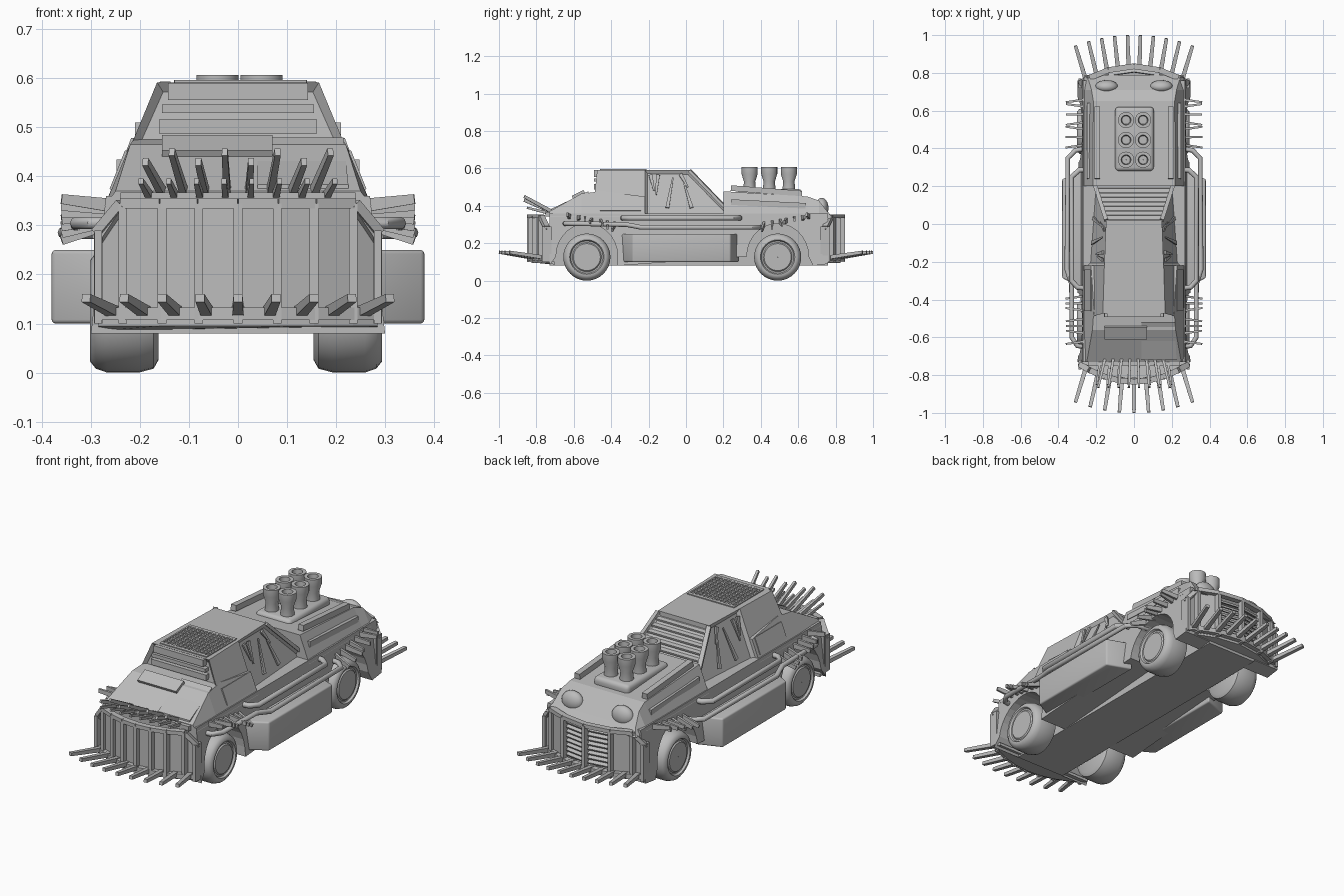
import bpy, bmesh, math
from mathutils import Vector, Matrix

if "Cube" in bpy.data.objects:
    bpy.data.objects.remove(bpy.data.objects["Cube"], do_unlink=True)

metal = bpy.data.materials.new("bare grey metal")
metal.use_nodes = True
metal.diffuse_color = (0.5, 0.5, 0.5, 1)
metal.node_tree.nodes["Principled BSDF"].inputs["Base Color"].default_value = (0.5, 0.5, 0.5, 1)


def finish(name, bm, smooth=False):
    bmesh.ops.recalc_face_normals(bm, faces=bm.faces)
    me = bpy.data.meshes.new(name)
    bm.to_mesh(me)
    bm.free()
    ob = bpy.data.objects.new(name, me)
    me.materials.append(metal)
    bpy.context.collection.objects.link(ob)
    if smooth:
        bpy.ops.object.select_all(action='DESELECT')
        ob.select_set(True)
        bpy.context.view_layer.objects.active = ob
        bpy.ops.object.shade_smooth_by_angle(angle=math.radians(40))
    return ob


def loft_bm(rings, closed=False):
    bm = bmesh.new()
    vs = [[bm.verts.new(p) for p in r] for r in rings]
    n = len(rings[0])
    pairs = list(zip(vs, vs[1:])) + ([(vs[-1], vs[0])] if closed else [])
    for a, b in pairs:
        for i in range(n):
            j = (i + 1) % n
            bm.faces.new((a[i], a[j], b[j], b[i]))
    if not closed:
        bm.faces.new(vs[0])
        bm.faces.new(vs[-1])
    bmesh.ops.recalc_face_normals(bm, faces=bm.faces)
    return bm


def loft(name, rings, bevel=0):
    bm = loft_bm(rings)
    if bevel:
        bmesh.ops.bevel(bm, geom=bm.edges[:], offset=bevel, segments=3, affect='EDGES', profile=0.5)
    return finish(name, bm, bevel > 0)


def box(name, lo, hi, bevel=0):
    (x, y, z), (x2, y2, z2) = lo, hi
    return loft(name, [[(x, y, h), (x2, y, h), (x2, y2, h), (x, y2, h)] for h in (z, z2)], bevel)


def beam(name, p, q, w, h, taper=1.0, up=(0, 0, 1)):
    """Rectangular bar from p to q, w wide and h along the up direction."""
    p, q = Vector(p), Vector(q)
    side = (q - p).cross(Vector(up)).normalized()
    top = side.cross(q - p).normalized()
    corners = [(-1, -1), (1, -1), (1, 1), (-1, 1)]
    return loft(name, [[c + (side * a * w + top * b * h) * k / 2 for a, b in corners]
                       for c, k in ((p, 1), (q, taper))])


def revolve(name, profile, centre, axis, seg=28):
    """Closed (radius, height) profile turned round the x or z axis."""
    rings = []
    for i in range(seg):
        a = math.tau * i / seg
        c, s = math.cos(a), math.sin(a)
        pts = [(h, r * c, r * s) if axis == 'x' else (r * c, r * s, h) for r, h in profile]
        rings.append([Vector(centre) + Vector(p) for p in pts])
    return finish(name, loft_bm(rings, True), True)


def tube(name, pts, r):
    cu = bpy.data.curves.new(name, 'CURVE')
    cu.dimensions = '3D'
    cu.bevel_depth, cu.bevel_resolution, cu.use_fill_caps = r, 3, True
    sp = cu.splines.new('POLY')
    sp.points.add(len(pts) - 1)
    for v, p in zip(sp.points, pts):
        v.co = (*p, 1)
    tmp = bpy.data.objects.new(name + "_path", cu)
    bpy.context.collection.objects.link(tmp)
    bpy.context.view_layer.update()
    bm = bmesh.new()
    me = bpy.data.meshes.new_from_object(tmp.evaluated_get(bpy.context.evaluated_depsgraph_get()))
    bm.from_mesh(me)
    bpy.data.objects.remove(tmp)
    return finish(name, bm, True)


def section(yb, yt, wb, wt, zb, zt):
    return [(-wb, yb, zb), (wb, yb, zb), (wt, yt, zt), (-wt, yt, zt)]


# Lower body: a core and two sides with wheel arches
WHEELS = (-0.53, 0.49)
FLOOR = 0.08
box("body_core", (-0.145, -0.73, FLOOR), (0.145, 0.76, 0.36))
outline = [(-0.73, 0.36), (-0.73, FLOOR)]
for wy in WHEELS:
    for i in range(15):
        a = math.pi * (1 - i / 14)
        outline.append((wy + 0.165 * math.cos(a), max(FLOOR, 0.13 + 0.175 * math.sin(a))))
    outline += [(wy + 0.165, FLOOR)] if wy < 0 else []
outline += [(0.68, FLOOR), (0.76, 0.09), (0.76, 0.36)]
for side, s in (("left", 1), ("right", -1)):
    loft(side + "_body_side", [[(s * 0.14, y, z) for y, z in outline],
                               [(s * (0.3 - 0.11 * (z - 0.08)), y, z) for y, z in outline]])

# Hood, rear deck and cabin
loft("hood", [section(0.2, 0.2, 0.272, 0.218, 0.34, 0.478),
              section(0.65, 0.65, 0.272, 0.215, 0.34, 0.45),
              section(0.71, 0.71, 0.272, 0.225, 0.34, 0.428),
              section(0.79, 0.76, 0.262, 0.24, 0.33, 0.365)])
loft("rear_deck", [section(-0.73, -0.73, 0.272, 0.25, 0.34, 0.37),
                   section(-0.56, -0.56, 0.272, 0.22, 0.34, 0.465),
                   section(-0.45, -0.45, 0.272, 0.212, 0.34, 0.478),
                   section(-0.22, -0.22, 0.272, 0.228, 0.34, 0.45)])
cab = loft_bm([section(-0.5, -0.475, 0.265, 0.165, 0.35, 0.592),
               section(-0.22, -0.22, 0.25, 0.157, 0.35, 0.592),
               section(0.24, 0.02, 0.218, 0.148, 0.35, 0.592)])
cab.normal_update()
panes = [f for f in cab.faces if abs(f.normal.z) < 0.9 and (f.calc_center_median().y > -0.2 or abs(f.normal.y) > 0.8)]
for f in panes:
    bmesh.ops.inset_region(cab, faces=[f], thickness=0.022, depth=-0.015)
finish("cabin", cab)


def cabin_x(y, z):
    t = (z - 0.35) / 0.24
    return (0.231 - 0.063 * y) * (1 - t) + (0.149 - 0.04 * y) * t


# Windscreen and rear window slats
for i in range(8):
    t = (i + 1) / 9
    w = 0.2 - 0.06 * t
    y, z = 0.225 - 0.215 * t, 0.355 + 0.23 * t
    beam("windscreen_slat", (-w, y, z), (w, y, z), 0.022, 0.01, up=(0, 0.2, 1))
for z, h, w in ((0.573, 0.035, 0.143), (0.538, 0.018, 0.155), (0.502, 0.03, 0.16)):
    box("rear_window_slat", (-w, -0.492, z - h / 2), (w, -0.455, z + h / 2))

# Roof mesh hatch
for y in (-0.4525, -0.2175):
    box("roof_hatch_rim", (-0.13, y - 0.0075, 0.585), (0.14, y + 0.0075, 0.597))
for i in range(12):
    x = -0.127 + 0.264 * i / 11
    box("roof_mesh_long_bar", (x - 0.004, -0.45, 0.585), (x + 0.004, -0.22, 0.597))
for i in range(10):
    y = -0.445 + 0.22 * i / 9
    box("roof_mesh_cross_bar", (-0.125, y - 0.004, 0.585), (0.135, y + 0.004, 0.596))

# Window shards and side trim
for s in (1, -1):
    for ya, za, yb, zb in ((-0.19, 0.565, -0.17, 0.48), (-0.15, 0.565, -0.16, 0.46),
                           (-0.1, 0.39, -0.07, 0.55), (-0.03, 0.57, 0.01, 0.5), (0.03, 0.39, -0.01, 0.52)):
        beam("window_shard", (s * cabin_x(ya, za), ya, za), (s * cabin_x(yb, zb), yb, zb), 0.02, 0.01, 0.4, up=(s, 0, 0.4))
    beam("screen_pillar", (s * 0.217, 0.24, 0.36), (s * 0.147, 0.02, 0.588), 0.022, 0.016)
    beam("quarter_plate", (s * 0.237, -0.46, 0.41), (s * 0.237, -0.24, 0.41), 0.02, 0.085, up=(-s * 0.4, 0, 1))
    beam("hood_side_board", (s * 0.195, 0.24, 0.495), (s * 0.195, 0.62, 0.465), 0.03, 0.03)
    beam("fender_board", (s * 0.238, 0.24, 0.42), (s * 0.238, 0.64, 0.4), 0.02, 0.03)

# Rear deck plates
beam("deck_plate_bar", (-0.155, -0.575, 0.46), (0.07, -0.575, 0.46), 0.07, 0.02, up=(0, -0.5, 1))
loft("deck_patch", [[(x, y, z + d) for x, y, z in ((0.04, -0.72, 0.37), (0.225, -0.72, 0.37),
                    (0.215, -0.52, 0.465), (0.04, -0.52, 0.465))] for d in (0, 0.014)])

# Engine block and six intake stacks
box("engine_block", (-0.1, 0.28, 0.43), (0.105, 0.62, 0.49), 0.02)
for x in (-0.042, 0.048):
    for y in (0.34, 0.445, 0.55):
        revolve("intake_stack", [(0.001, 0.47), (0.036, 0.47), (0.03, 0.53), (0.043, 0.57), (0.043, 0.607),
                                 (0.026, 0.607), (0.022, 0.56), (0.001, 0.56)], (x, y, 0), 'z', 20)

# Headlights
for s in (1, -1):
    bm = bmesh.new()
    m = (Matrix.Translation((s * 0.145, 0.728, 0.393)) @ Matrix.Rotation(0.1, 4, 'X')
         @ Matrix.Diagonal((0.06, 0.034, 0.05, 1)))
    bmesh.ops.create_uvsphere(bm, u_segments=20, v_segments=12, radius=1, matrix=m)
    finish("headlight", bm, True)

# Wheels
TYRE = [(0.001, -0.07), (0.1, -0.07), (0.118, -0.06), (0.126, -0.03), (0.126, 0.035), (0.118, 0.058), (0.103, 0.07),
        (0.092, 0.07), (0.086, 0.06), (0.078, 0.06), (0.072, 0.066), (0.001, 0.066)]
for s in (1, -1):
    for y in WHEELS:
        revolve("wheel", [(r, h * s) for r, h in TYRE], (s * 0.228 - 0.004, y, 0.126), 'x', 32)

# Side tanks with slanted ends, and pipe rails
for s in (1, -1):
    loft("side_tank", [[(s * 0.25, -0.36, z), (s * 0.38, -0.285, z), (s * 0.38, 0.238, z), (s * 0.25, 0.285, z)]
                       for z in (0.1, 0.25)], 0.008)
    tube("upper_pipe", [(s * x, y, 0.335) for x, y in
                        ((0.24, 0.29), (0.29, 0.285), (0.33, 0.25), (0.33, -0.3), (0.3, -0.335), (0.25, -0.34))], 0.014)
    tube("lower_pipe", [(s * x, y, z) for x, y, z in
                        ((0.25, 0.4, 0.285), (0.31, 0.39, 0.285), (0.35, 0.35, 0.285), (0.355, -0.24, 0.285),
                         (0.33, -0.32, 0.3), (0.33, -0.6, 0.305), (0.3, -0.645, 0.305), (0.25, -0.65, 0.305))], 0.013)
    # Fender spikes, climbing towards each end of the car
    for e, y0 in ((1, 0.42), (-1, -0.38)):
        for i in range(7):
            y, z = y0 + e * 0.04 * i, 0.3 + 0.005 * i
            beam("fender_spike", (s * 0.25, y, z + 0.01), (s * 0.36, y + 0.015 * (i % 3 - 1), z - 0.03 + 0.009 * i),
                 0.014, 0.028, 0.7)


def bow(x):
    return 0.835 - 1.1 * x * x


# Ram bumpers at both ends
def bumper(name, e, grille, posts, spikes):
    xs = [-p for p in reversed(posts)] + [0] + posts
    tops = [0.285 if abs(x) > 0.25 else 0.345 for x in xs]
    loft(name + "_skirt", [[(x, e * (bow(x) - 0.01), z + 0.01) for x in xs] + [(0.285, e * 0.7, z), (-0.285, e * 0.7, z)]
                           for z in (0.085, 0.1)])
    for i, x in enumerate(xs):
        y = e * bow(x)
        beam(name + "_post", (x, y, 0.1), (x, y, tops[i]), 0.018, 0.03, up=(0, 1, 0))
        if i == len(xs) - 1:
            break
        x2, y2 = xs[i + 1], e * bow(xs[i + 1])
        beam(name + "_top_rail", (x, y, tops[i]), (x2, y2, tops[i + 1]), 0.03, 0.02)
        beam(name + "_bottom_rail", (x, y, 0.12), (x2, y2, 0.12), 0.03, 0.025)
        if grille and max(abs(x), abs(x2)) < 0.15:
            for k in range(8):
                z = 0.15 + 0.024 * k
                beam(name + "_grille_slat", (x, y - 0.02, z), (x2, y2 - 0.02, z), 0.025, 0.01, up=(0, 0.5, 1))
        else:
            lo, d = 0.105, -0.008 * e
            loft(name + "_panel", [[(x, y + k, lo), (x2, y2 + k, lo), (x2, y2 + k, tops[i + 1]), (x, y + k, tops[i])]
                                   for k in (d, 2 * d)])
    for s in (1, -1):
        beam(name + "_end_strut", (s * 0.285, e * 0.74, 0.27), (s * 0.235, e * 0.77, 0.345), 0.025, 0.02)
        box(name + "_end_plate", (s * 0.285 - 0.008, e * 0.72, 0.1), (s * 0.285 + 0.008, e * 0.77, 0.29))
    # Low fan of spikes
    for i in range(spikes):
        x = -0.25 + 0.5 * i / (spikes - 1)
        beam(name + "_spike", (x, e * (bow(x) - 0.02), 0.122), (x * 1.24, e * (1 - 0.9 * x * x), 0.152), 0.024, 0.022, 0.75)


bumper("front_ram", 1, True, [0.135, 0.235, 0.285], 10)
bumper("rear_ram", -1, False, [0.08, 0.155, 0.235, 0.285], 9)

# Raised spikes above the rear bumper, long and short rows
beam("rear_spike_bar", (-0.24, -0.735, 0.355), (0.24, -0.735, 0.355), 0.03, 0.025)
for i in range(8):
    x = -0.18 + 0.0514 * i
    beam("rear_upper_spike", (x * 0.85, -0.71, 0.365), (x * 1.05, -0.865, 0.43 + 0.02 * (i % 2)), 0.015, 0.02, 0.8)
    beam("rear_short_spike", (x, -0.73, 0.36), (x * 1.1, -0.85, 0.39), 0.014, 0.016, 0.7)
